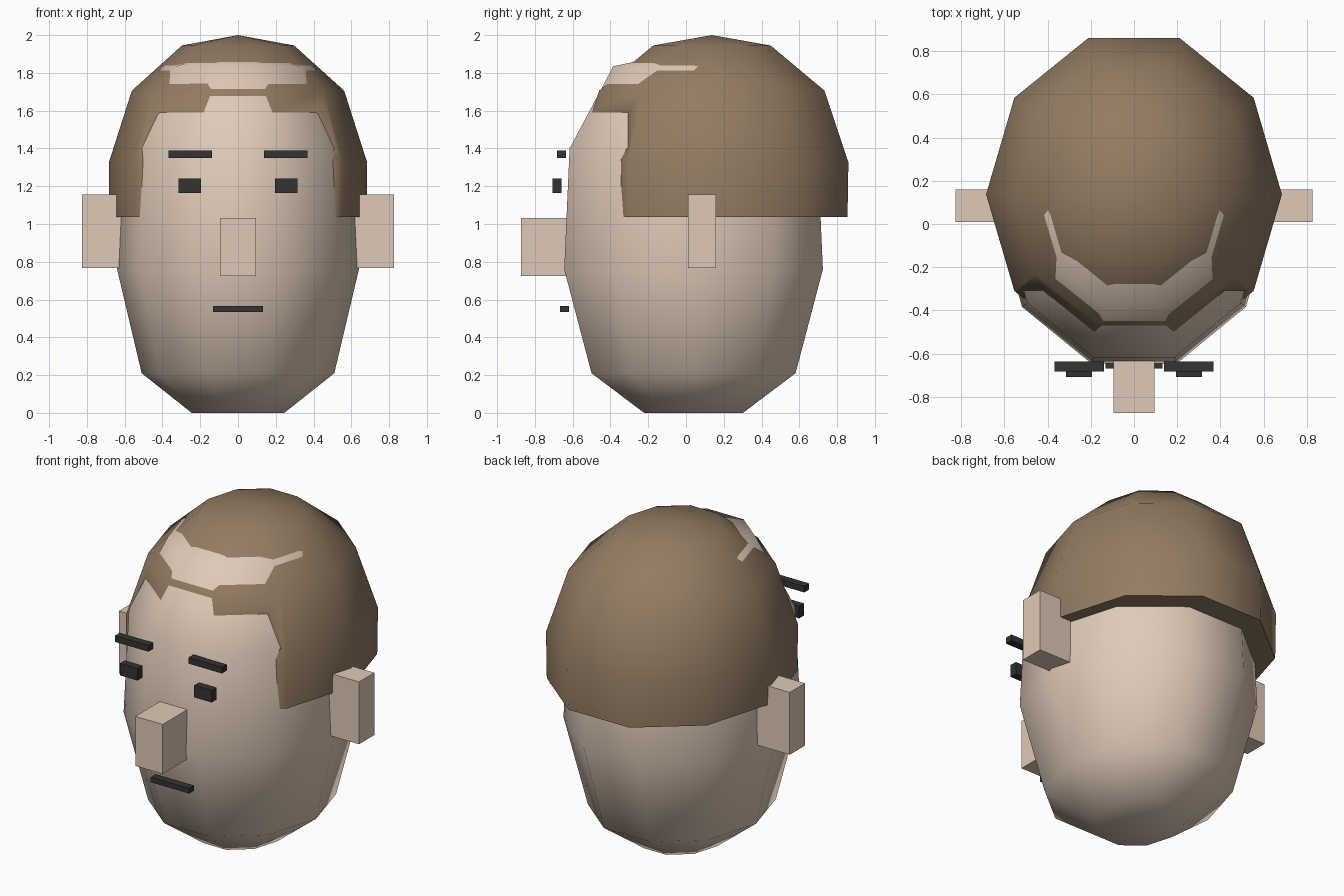
import bpy
import bmesh
from math import cos, sin, pi, radians

cube = bpy.data.objects.get("Cube")
if cube:
    bpy.data.objects.remove(cube, do_unlink=True)


def material(name, rgb):
    m = bpy.data.materials.new(name)
    m.use_nodes = True
    m.diffuse_color = (*rgb, 1)
    m.node_tree.nodes["Principled BSDF"].inputs["Base Color"].default_value = (*rgb, 1)
    return m


SKIN = material("skin", (0.74, 0.59, 0.48))
HAIR = material("brown_hair", (0.29, 0.20, 0.125))
DARK = material("charcoal", (0.033, 0.033, 0.033))
SIDES = 10


def add_object(name, bm, mat):
    bmesh.ops.recalc_face_normals(bm, faces=bm.faces)
    mesh = bpy.data.meshes.new(name)
    bm.to_mesh(mesh)
    bm.free()
    obj = bpy.data.objects.new(name, mesh)
    bpy.context.collection.objects.link(obj)
    if mat:
        mesh.materials.append(mat)
    return obj


def box(name, x, y, z, mat=None):
    """Box from (low, high) ranges on each axis."""
    bm = bmesh.new()
    bmesh.ops.create_cube(bm, size=1)
    for v in bm.verts:
        for i, (low, high) in enumerate((x, y, z)):
            v.co[i] = high if v.co[i] > 0 else low
    return add_object(name, bm, mat)


def dome(name, rings, cy, top, mat):
    """Stack of ten-sided rings (z, x radius, y radius), flat below, pointed above."""
    bm = bmesh.new()
    loops = []
    for z, rx, ry in rings:
        angles = [2 * pi * i / SIDES for i in range(SIDES)]
        loops.append([bm.verts.new((rx * cos(a), cy + ry * sin(a), z)) for a in angles])
    pole = bm.verts.new((0, cy, top))
    bm.faces.new(loops[0])
    for i in range(SIDES):
        j = (i + 1) % SIDES
        for a, b in zip(loops, loops[1:]):
            bm.faces.new((a[i], a[j], b[j], b[i]))
        bm.faces.new((loops[-1][i], loops[-1][j], pole))
    return add_object(name, bm, mat)


def smooth(obj, angle):
    bpy.ops.object.select_all(action='DESELECT')
    obj.select_set(True)
    bpy.context.view_layer.objects.active = obj
    bpy.ops.object.shade_smooth_by_angle(angle=radians(angle))


# Head: rounded skull narrowing to a flat chin base
head = dome("head", [(0, 0.245, 0.275), (0.21, 0.51, 0.568), (0.76, 0.64, 0.72),
                     (1.40, 0.61, 0.69), (1.835, 0.405, 0.447)], 0.04, 1.925, SKIN)
smooth(head, 55)

# Hair: cap around the skull, opened at the face
hair = dome("hair", [(1.037, 0.68, 0.755), (1.325, 0.684, 0.76),
                     (1.706, 0.562, 0.627), (1.945, 0.297, 0.327)], 0.137, 2.0, HAIR)
cutters = [box("forehead_cutter", (-1, 1), (-1, -0.308), (1.40, 1.59)),
           box("face_cutter", (-1, 1), (-1, -0.345), (0.9, 1.41))]
for cutter in cutters:
    cutter.hide_render = True
    cutter.hide_viewport = True
    mod = hair.modifiers.new(cutter.name, 'BOOLEAN')
    mod.operation = 'DIFFERENCE'
    mod.object = cutter
    mod.solver = 'EXACT'
# Bake the opening, then drop the helpers
bpy.context.view_layer.update()
cut_mesh = bpy.data.meshes.new_from_object(hair.evaluated_get(bpy.context.evaluated_depsgraph_get()))
hair.modifiers.clear()
hair.data = cut_mesh
for cutter in cutters:
    bpy.data.objects.remove(cutter, do_unlink=True)
smooth(hair, 55)

# Nose and mouth
box("nose", (-0.094, 0.094), (-0.873, -0.6), (0.725, 1.033), SKIN)
box("mouth", (-0.132, 0.132), (-0.668, -0.62), (0.535, 0.567), DARK)

# Paired ears, eyes and eyebrows
for side, s in (("left", 1), ("right", -1)):
    def pair(part, x, y, z, mat):
        box(side + "_" + part, sorted((s * x[0], s * x[1])), y, z, mat)
    pair("ear", (0.6, 0.825), (0.01, 0.16), (0.768, 1.155), SKIN)
    pair("eye", (0.195, 0.315), (-0.708, -0.66), (1.165, 1.24), DARK)
    pair("eyebrow", (0.138, 0.368), (-0.683, -0.635), (1.35, 1.388), DARK)
